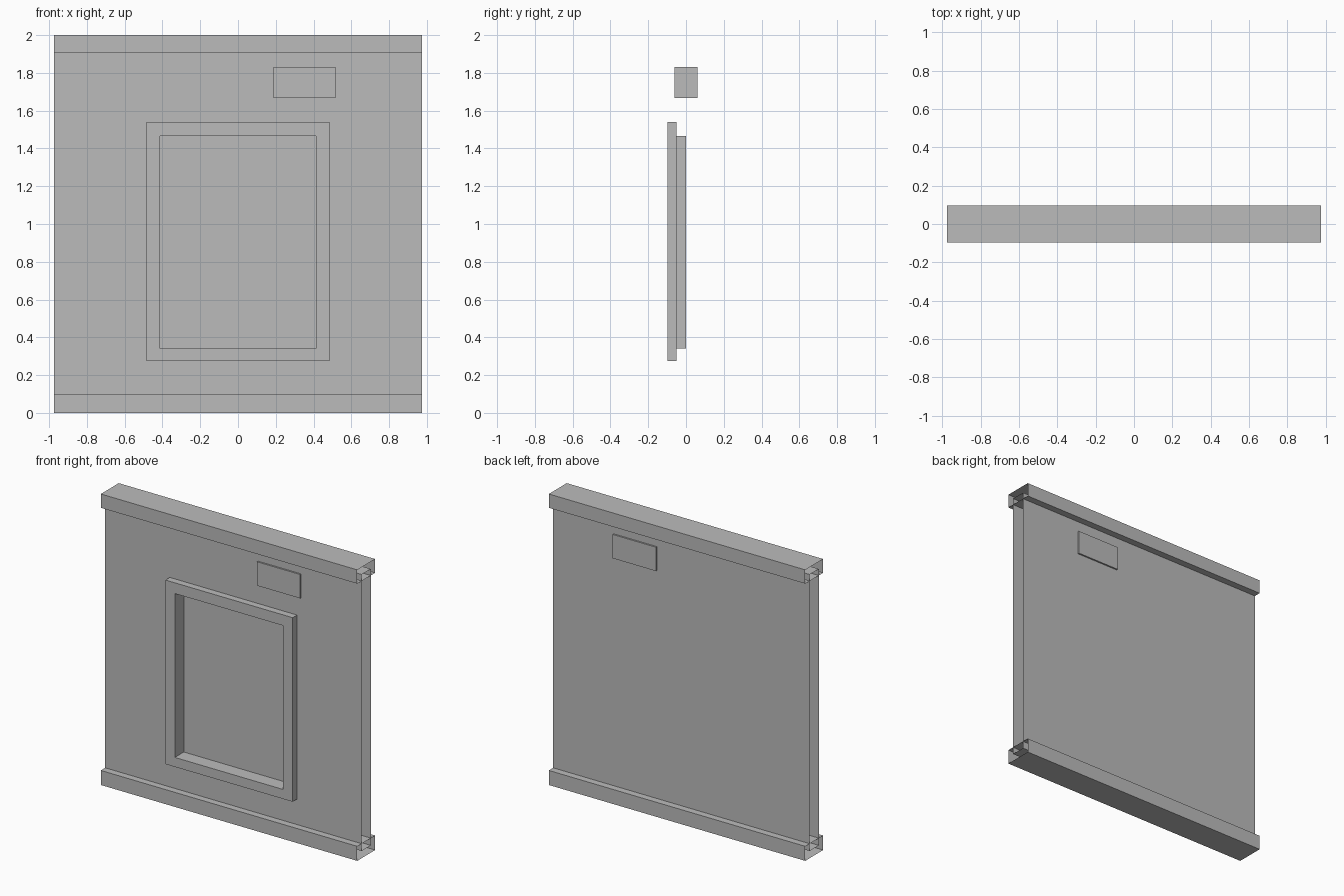
import bpy
import bmesh

cube = bpy.data.objects.get("Cube")
if cube:
    bpy.data.objects.remove(cube, do_unlink=True)

# One plain grey for the whole wall
grey = bpy.data.materials.new("plain grey")
grey.use_nodes = True
grey.diffuse_color = (0.5, 0.5, 0.5, 1)
grey.node_tree.nodes["Principled BSDF"].inputs["Base Color"].default_value = (0.5, 0.5, 0.5, 1)

HALF_W = 0.975      # half width of wall and rails
RAIL_Y = 0.0975     # half depth of rails, also the frame front
WALL_Y = 0.05       # half depth of the wall


def finish(name, bm):
    mesh = bpy.data.meshes.new(name)
    bm.to_mesh(mesh)
    bm.free()
    mesh.materials.append(grey)
    obj = bpy.data.objects.new(name, mesh)
    bpy.context.collection.objects.link(obj)
    return obj


def box(name, x, y, z, open_sides=()):
    """Box from ranges; faces whose normal is in open_sides are left out."""
    bm = bmesh.new()
    bmesh.ops.create_cube(bm, size=1)
    for v in bm.verts:
        for axis, (lo, hi) in enumerate((x, y, z)):
            v.co[axis] = hi if v.co[axis] > 0 else lo
    bm.normal_update()
    drop = [f for f in bm.faces
            if tuple(round(c) for c in f.normal) in open_sides]
    bmesh.ops.delete(bm, geom=drop, context='FACES')
    return finish(name, bm)


def rings(name, loops, fill=False):
    """Join rectangles (x range, z range, y) one after another."""
    bm = bmesh.new()
    rows = []
    for (x0, x1), (z0, z1), y in loops:
        corners = ((x0, z0), (x1, z0), (x1, z1), (x0, z1))
        rows.append([bm.verts.new((cx, y, cz)) for cx, cz in corners])
    for a, b in zip(rows, rows[1:]):
        for i in range(4):
            j = (i + 1) % 4
            bm.faces.new((a[i], a[j], b[j], b[i]))
    if fill:
        bm.faces.new(rows[-1])
    return finish(name, bm)


ENDS = ((1, 0, 0), (-1, 0, 0))
FRONT = ((0, -1, 0),)
width = (-HALF_W, HALF_W)
wall_z = (0.05, 1.95)

# Hollow rails, open at both ends
for name, z in (("bottom_rail", (0, 0.1)), ("top_rail", (1.905, 2))):
    box(name, width, (-RAIL_Y, RAIL_Y), z, ENDS)

# Hollow wall: back shell, then front sheet with the window opening
box("wall_back", width, (-WALL_Y, WALL_Y), wall_z, ENDS + FRONT)
outer = ((-0.484, 0.484), (0.275, 1.54))
inner = ((-0.412, 0.412), (0.34, 1.466))
rings("wall_front", [(width, wall_z, -WALL_Y), (*outer, -WALL_Y)])

# Raised frame with its recessed panel
rings("window_frame", [(*outer, -WALL_Y), (*outer, -RAIL_Y),
                       (*inner, -RAIL_Y), (*inner, 0)], fill=True)

# Sign plate showing on both faces of the wall
box("sign_plate", (0.187, 0.515), (-0.061, 0.061), (1.667, 1.831))
